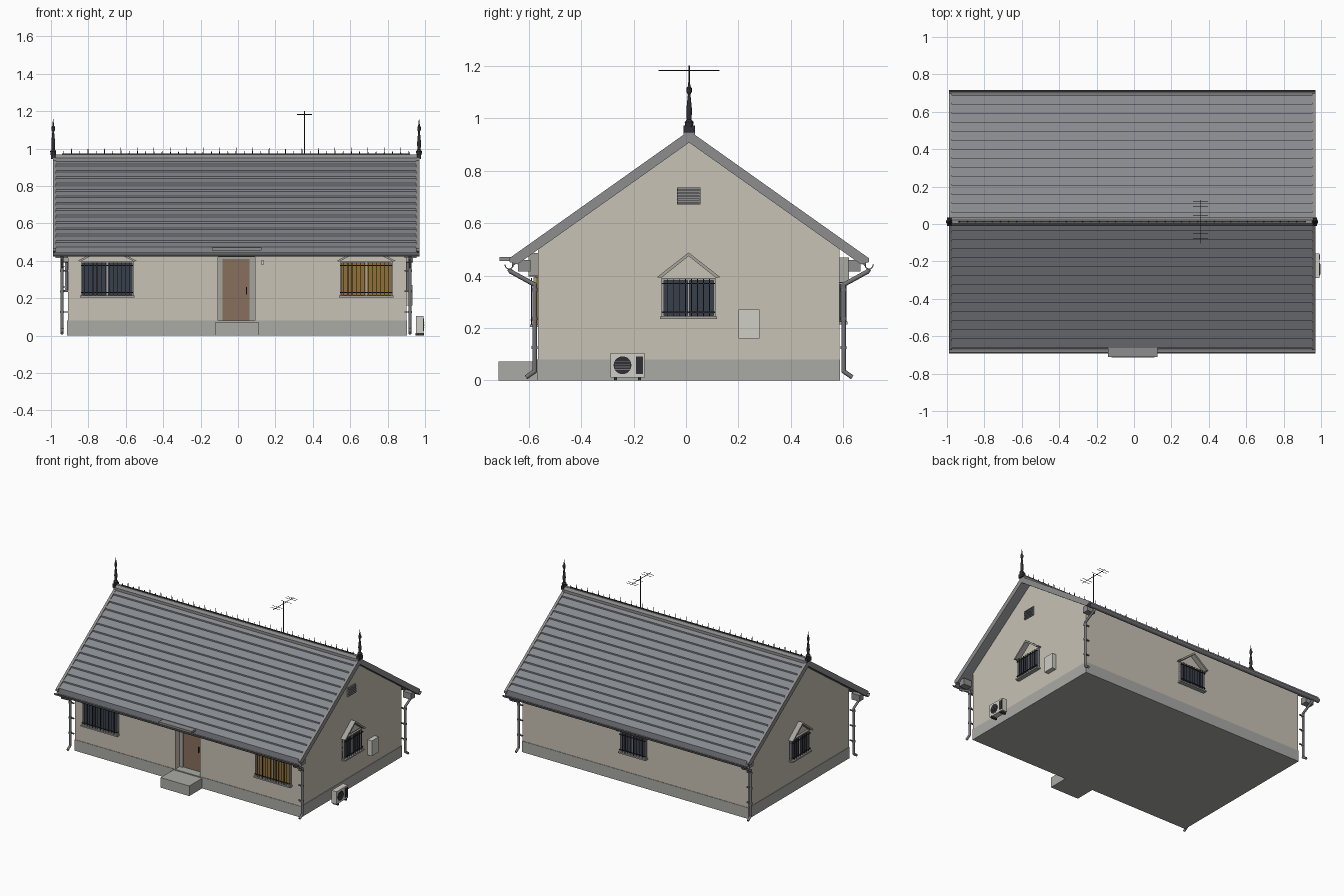
import bpy, bmesh
from math import radians, pi, cos, sin
from mathutils import Matrix, Vector

if "Cube" in bpy.data.objects:
    bpy.data.objects.remove(bpy.data.objects["Cube"])

YC, XC = 0.012, -0.01            # ridge line and roof centre
X0, X1, Y0, Y1 = -0.91, 0.90, -0.565, 0.585   # wall extents
I = Matrix.Identity(4)


def mat(name, r, g, b):
    m = bpy.data.materials.new(name)
    m.diffuse_color = (r, g, b, 1)
    m.use_nodes = True
    m.node_tree.nodes["Principled BSDF"].inputs["Base Color"].default_value = m.diffuse_color
    return m


WALL = mat("plaster", 0.58, 0.54, 0.46)
ROOF = mat("slate", 0.24, 0.25, 0.27)
TRIM = mat("trim_grey", 0.27, 0.27, 0.27)
STONE = mat("stone", 0.40, 0.40, 0.38)
PIPE = mat("pipe_grey", 0.18, 0.18, 0.19)
IRON = mat("iron", 0.03, 0.03, 0.035)
GLASS = mat("dark_glass", 0.04, 0.05, 0.07)
AMBER = mat("lit_glass", 0.28, 0.16, 0.04)
WOOD = mat("door_wood", 0.25, 0.16, 0.11)
FRAME = mat("window_frame", 0.38, 0.37, 0.34)
WHITE = mat("appliance", 0.62, 0.61, 0.56)


def finish(bm, name, m, smooth=False):
    bmesh.ops.recalc_face_normals(bm, faces=bm.faces[:])
    me = bpy.data.meshes.new(name)
    bm.to_mesh(me)
    bm.free()
    ob = bpy.data.objects.new(name, me)
    bpy.context.collection.objects.link(ob)
    me.materials.append(m)
    if smooth:
        bpy.ops.object.select_all(action='DESELECT')
        ob.select_set(True)
        bpy.context.view_layer.objects.active = ob
        bpy.ops.object.shade_smooth_by_angle(angle=radians(40))
    return ob


def box(bm, x0, x1, y0, y1, z0, z1, M=I):
    T = Matrix.Translation(((x0 + x1) / 2, (y0 + y1) / 2, (z0 + z1) / 2))
    S = Matrix.Diagonal((x1 - x0, y1 - y0, z1 - z0, 1))
    bmesh.ops.create_cube(bm, size=1, matrix=M @ T @ S)


def boxes(name, m, items, M=I):
    bm = bmesh.new()
    for b in items:
        box(bm, *b, M=M)
    return finish(bm, name, m)


def prism(bm, pts, a0, a1, M=I):
    """Extrude a (y, z) outline along x."""
    A = [bm.verts.new(M @ Vector((a0, y, z))) for y, z in pts]
    B = [bm.verts.new(M @ Vector((a1, y, z))) for y, z in pts]
    bm.faces.new(A)
    bm.faces.new(B[::-1])
    for i in range(len(pts)):
        j = (i + 1) % len(pts)
        bm.faces.new((A[i], B[i], B[j], A[j]))


def rod(bm, p, q, r, r2=None, n=10):
    p, q = Vector(p), Vector(q)
    R = (q - p).to_track_quat('Z', 'Y').to_matrix().to_4x4()
    bmesh.ops.create_cone(bm, cap_ends=True, segments=n, radius1=r, radius2=r if r2 is None else r2,
                          depth=(q - p).length, matrix=Matrix.Translation((p + q) / 2) @ R)


def top(o):                       # roof surface height at distance o from the ridge
    return 0.952 - 0.709 * o


# walls with a recessed doorway
bm = bmesh.new()
prism(bm, [(Y0, 0.04), (Y1, 0.04), (Y1, top(Y1 - YC) - 0.035), (YC, 0.917), (Y0, top(YC - Y0) - 0.035)], X0, X1)
walls = finish(bm, "walls", WALL)
cutter = boxes("doorway_cutter", WALL, [(-0.107, 0.09, -0.7, Y0 + 0.07, 0.075, 0.42)])
cutter.hide_render = True
cutter.hide_viewport = True
mod = walls.modifiers.new("doorway", 'BOOLEAN')
mod.operation, mod.solver, mod.object = 'DIFFERENCE', 'EXACT', cutter

# plinth, step, door
boxes("plinth", STONE, [(X0 - .003, X1 + .003, Y0 - .003, Y1 + .003, 0, 0.08)])
boxes("door_step", STONE, [(-0.12, 0.11, -0.715, Y0, 0, 0.073)])
yd = Y0 + 0.07
boxes("door", WOOD, [(-0.082, 0.062, yd - .012, yd, 0.08, 0.41)])
boxes("door_frame", FRAME, [(-0.107, -0.082, yd - .02, yd, 0.08, 0.42), (0.062, 0.09, yd - .02, yd, 0.08, 0.42),
                            (-0.107, 0.09, yd - .02, yd, 0.41, 0.42)])
boxes("door_handle", IRON, [(0.042, 0.048, yd - .025, yd, 0.22, 0.26)])
boxes("doorbell", WHITE, [(0.124, 0.14, Y0 - .01, Y0, 0.38, 0.402)])
boxes("door_canopy", TRIM, [(-0.14, 0.125, -0.71, -0.645, 0.455, 0.47)])

# roof slopes with stepped tile courses
N, W = 14, 0.675
bm = bmesh.new()
for s in (-1, 1):
    pts = []
    for i in range(N):
        a, b = W * i / N, W * (i + 1) / N
        pts += [(a, top(a) - 0.010), (b, top(b))]
    pts += [(W, top(W) - 0.04), (0, top(0) - 0.04)]
    prism(bm, [(YC + s * o, z) for o, z in pts], XC - 0.97, XC + 0.97)
finish(bm, "roof_tiles", ROOF)

# barge boards, eave corbels
bm, bc = bmesh.new(), bmesh.new()
for e in (-1, 1):
    xa, xb = XC + e * 0.962, XC + e * 0.98
    o = 0.685
    prism(bm, [(YC - o, top(o)), (YC, top(0)), (YC + o, top(o)), (YC + o, top(o) - .015),
               (YC + o - .03, top(o - .03) - .045), (YC, top(0) - .045),
               (YC - o + .03, top(o - .03) - .045), (YC - o, top(o) - .015)], xa, xb)
    for s in (-1, 1):
        ya, yb = sorted((YC + s * 0.605, YC + s * 0.653))
        xs = sorted((XC + e * 0.90, XC + e * 0.965))
        box(bc, *xs, ya, yb, 0.415, 0.46)
finish(bm, "barge_boards", TRIM)
finish(bc, "eave_corbels", TRIM)

# ridge cap and crest spikes
bm = bmesh.new()
prism(bm, [(YC - .022, .925), (YC + .022, .925), (YC + .022, .95), (YC + .010, .967), (YC - .010, .967),
           (YC - .022, .95)], XC - 0.98, XC + 0.98)
finish(bm, "ridge_cap", TRIM)
bm = bmesh.new()
box(bm, XC - .93, XC + .93, YC - .003, YC + .003, .966, .973)
for i in range(43):
    x = XC - 0.924 + i * 0.044
    rod(bm, (x, YC, .965), (x, YC, 1.005 if i % 2 else .988), .004, .001, 6)
finish(bm, "ridge_crest", IRON)

# finials at both ridge ends
prof = [(.965, .014), (.985, .017), (.995, .009), (1.03, .011), (1.09, .005), (1.10, .010),
        (1.115, .010), (1.122, .005), (1.157, .001)]
for e, nm in ((-1, "left"), (1, "right")):
    bm = bmesh.new()
    x = XC + e * 0.978
    box(bm, x - .011, x + .011, YC - .022, YC + .022, .945, .972)
    for (z, r), (z2, r2) in zip(prof, prof[1:]):
        rod(bm, (x, YC, z), (x, YC, z2), r, r2)
    finish(bm, nm + "_finial", IRON, True)

# aerial
bm = bmesh.new()
ax = 0.355
rod(bm, (ax, YC, .95), (ax, YC, 1.2), .003, n=6)
rod(bm, (ax, -.105, 1.182), (ax, .127, 1.182), .002, n=6)
for y in (-.08, -.053, .045, .096, .118):
    rod(bm, (ax - .04, y, 1.182), (ax + .04, y, 1.182), .0015, n=6)
finish(bm, "aerial", IRON)

# gutters and downpipes
bm, bp = bmesh.new(), bmesh.new()
arc = [pi + pi * k / 10 for k in range(11)]
ring = [(.018 * cos(a), .020 * sin(a)) for a in arc] + [(.014 * cos(a), .016 * sin(a)) for a in arc[::-1]]
for s in (-1, 1):
    prism(bm, [(YC + s * .686 + y, .443 + z) for y, z in ring], XC - .98, XC + .98)
    for e in (-1, 1):
        x = XC + e * .93
        path = [(.686, .425), (.68, .415), (.589, .365), (.589, .035), (.622, .012)]
        P = [Vector((x, YC + s * o, z)) for o, z in path]
        for p, q in zip(P, P[1:]):
            rod(bp, p, q, .0085)
        for p in P[1:-1]:
            bmesh.ops.create_icosphere(bp, subdivisions=2, radius=.009, matrix=Matrix.Translation(p))
        for z in (.12, .23, .34):
            rod(bp, P[2].xy.to_3d() + Vector((0, 0, z)), P[2].xy.to_3d() + Vector((0, 0, z + .012)), .0115)
            xs = sorted((x, XC + e * .90))
            box(bp, *xs, P[2].y - .004, P[2].y + .004, z + .002, z + .010)
finish(bm, "gutters", PIPE, True)
finish(bp, "downpipes", PIPE, True)


# barred windows with gabled hoods
def window(name, x, y, turn, w, z0, z1, glass, rise):
    M = Matrix.Translation((x, y, 0)) @ Matrix.Rotation(radians(turn), 4, 'Z')
    h = w / 2
    boxes(name + "_glass", glass, [(-h, h, -.006, 0, z0, z1)], M)
    f = .008
    boxes(name + "_frame", FRAME, [(-h, -h + f, -.016, 0, z0, z1), (h - f, h, -.016, 0, z0, z1),
                                   (-h, h, -.016, 0, z1 - f, z1), (-h, h, -.016, 0, z0, z0 + f),
                                   (-.004, .004, -.012, 0, z0, z1),
                                   (-h - .006, h + .006, -.03, 0, z0 - .006, z0 + .004)], M)
    n = round(w / .022)
    bars = [(-h + w * k / n - .0015, -h + w * k / n + .0015, -.026, -.023, z0 + .004, z1 - .004)
            for k in range(1, n)]
    bars += [(-h, h, -.027, -.022, z, z + .004) for z in (z0 + .018, z1 - .022)]
    bars += [(a, a + .005, -.027, 0, z, z + .004) for a in (-h, h - .005) for z in (z0 + .018, z1 - .022)]
    boxes(name + "_bars", IRON, bars, M)
    bm = bmesh.new()
    g, t = h + .018, .014
    prism(bm, [(-g, z1 + .004), (0, z1 + rise), (g, z1 + .004), (g - .016, z1 + .001), (0, z1 + rise - t),
               (-g + .016, z1 + .001)], -.036, .002, M @ Matrix.Rotation(pi / 2, 4, 'Z'))
    finish(bm, name + "_hood", FRAME)


window("front_left_window", -0.70, Y0, 0, 0.28, 0.21, 0.395, GLASS, 0.09)
window("front_right_window", 0.685, Y0, 0, 0.28, 0.21, 0.395, AMBER, 0.09)
window("right_window", X1, 0.01, 90, 0.205, 0.24, 0.39, GLASS, 0.098)
window("left_window", X0, 0.01, -90, 0.205, 0.24, 0.39, GLASS, 0.098)
window("back_window", 0.005, Y1, 180, 0.205, 0.22, 0.37, GLASS, 0.098)

# gable vent and meter box
boxes("gable_vent", TRIM, [(X1, X1 + .006, -.035, .055, .67, .735)] +
      [(X1, X1 + .012, -.032, .052, .675 + k * .012, .681 + k * .012) for k in range(5)])
boxes("meter_box", WHITE, [(X1, X1 + .033, .20, .28, .16, .27)])

# outdoor air unit
boxes("air_unit", WHITE, [(.952, .992, -.288, -.158, .012, .104)])
boxes("air_unit_feet", IRON, [(.95, .995, y, y + .012, 0, .013) for y in (-.275, -.183)])
boxes("air_unit_panel", IRON, [(.99, .994, -.19, -.163, .025, .092)])
bm = bmesh.new()
rod(bm, (.985, -.242, .058), (.994, -.242, .058), .034, n=24)
finish(bm, "air_unit_fan", IRON)
boxes("air_unit_grille", PIPE, [(.993, .996, -.27, -.214, z, z + .003) for z in (.04, .05, .06, .07)])
